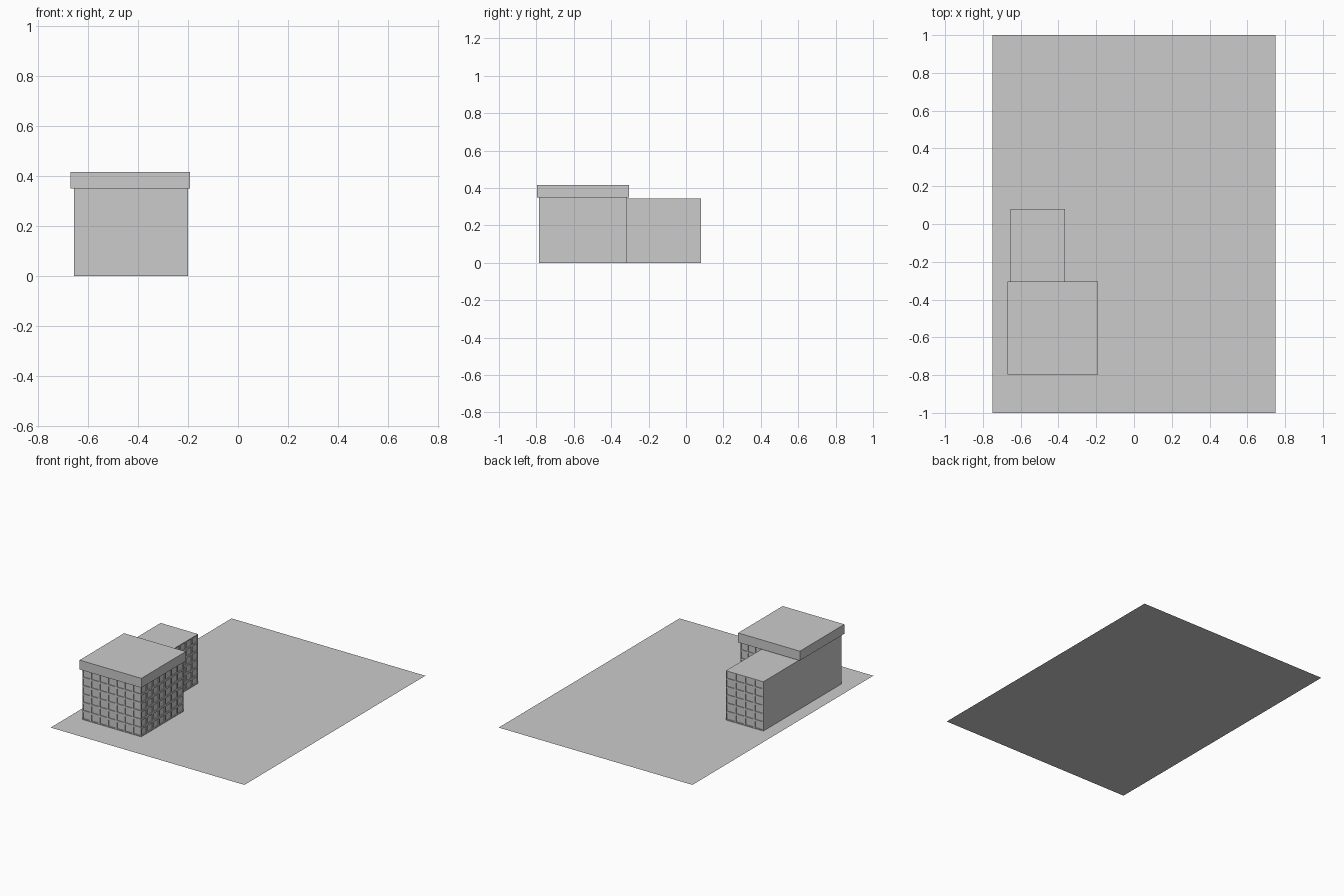
import bpy, bmesh
from mathutils import Vector

if "Cube" in bpy.data.objects:
    bpy.data.objects.remove(bpy.data.objects["Cube"])

grey = bpy.data.materials.new("concrete_grey")
grey.use_nodes = True
COLOUR = (0.6, 0.6, 0.6, 1)
grey.diffuse_color = COLOUR
grey.node_tree.nodes["Principled BSDF"].inputs["Base Color"].default_value = COLOUR

FLOORS = 6
X0, X1, X2 = -0.655, -0.365, -0.2
Y0, Y1, Y2 = -0.785, -0.315, 0.08


def finish(name, bm):
    mesh = bpy.data.meshes.new(name)
    bm.to_mesh(mesh)
    bm.free()
    mesh.materials.append(grey)
    bpy.context.collection.objects.link(bpy.data.objects.new(name, mesh))


def wall(bm, a, b, height, bays):
    """Wall from plan point a to b; with bays it gets recessed windows."""
    a, b = Vector((*a, 0)), Vector((*b, 0))
    cols, rows = max(bays, 1), FLOORS if bays else 1
    grid = [[bm.verts.new(a.lerp(b, i / cols) + Vector((0, 0, height * j / rows)))
             for i in range(cols + 1)] for j in range(rows + 1)]
    faces = [bm.faces.new((grid[j][i], grid[j][i + 1], grid[j + 1][i + 1], grid[j + 1][i]))
             for j in range(rows) for i in range(cols)]
    if bays:
        bm.normal_update()
        bmesh.ops.inset_individual(bm, faces=faces, thickness=0.009)
        # Push each pane straight back behind the frame
        for pane in bmesh.ops.extrude_discrete_faces(bm, faces=faces)["faces"]:
            pane.normal_update()
            back = pane.normal * -0.005
            edges = [(v, v.co.copy()) for v in pane.verts]
            for v in pane.verts:
                v.co += back
            # Reveals around the pane
            for (v, p), (w, q) in zip(edges, edges[1:] + edges[:1]):
                bm.faces.new((w, v, bm.verts.new(p), bm.verts.new(q)))


def block(name, height, walls, roof):
    bm = bmesh.new()
    for a, b, bays in walls:
        wall(bm, a, b, height, bays)
    bm.faces.new([bm.verts.new((x, y, height)) for x, y in roof])
    finish(name, bm)


# Ground sheet
bm = bmesh.new()
bm.faces.new([bm.verts.new((x, y, 0)) for x, y in ((-0.75, -1), (0.75, -1), (0.75, 1), (-0.75, 1))])
finish("ground_sheet", bm)

# Front block: windows on the front, the open side and the exposed part of the back
block("front_block", 0.35, [
    ((X0, Y0), (X2, Y0), 7),
    ((X2, Y0), (X2, Y1), 7),
    ((X2, Y1), (X1, Y1), 3),
    ((X1, Y1), (X0, Y1), 0),
    ((X0, Y1), (X0, Y0), 0),
], [(X0, Y0), (X2, Y0), (X2, Y1), (X0, Y1)])

# Rear wing: windows on the open side and the back
block("rear_wing", 0.345, [
    ((X1, Y1), (X1, Y2), 6),
    ((X1, Y2), (X0, Y2), 4),
    ((X0, Y2), (X0, Y1), 0),
], [(X0, Y1), (X1, Y1), (X1, Y2), (X0, Y2)])

# Overhanging roof slab
bm = bmesh.new()
bmesh.ops.create_cube(bm, size=1)
for v in bm.verts:
    v.co = (-0.43 + v.co.x * 0.478, -0.55 + v.co.y * 0.492, 0.383 + v.co.z * 0.066)
finish("roof_slab", bm)
